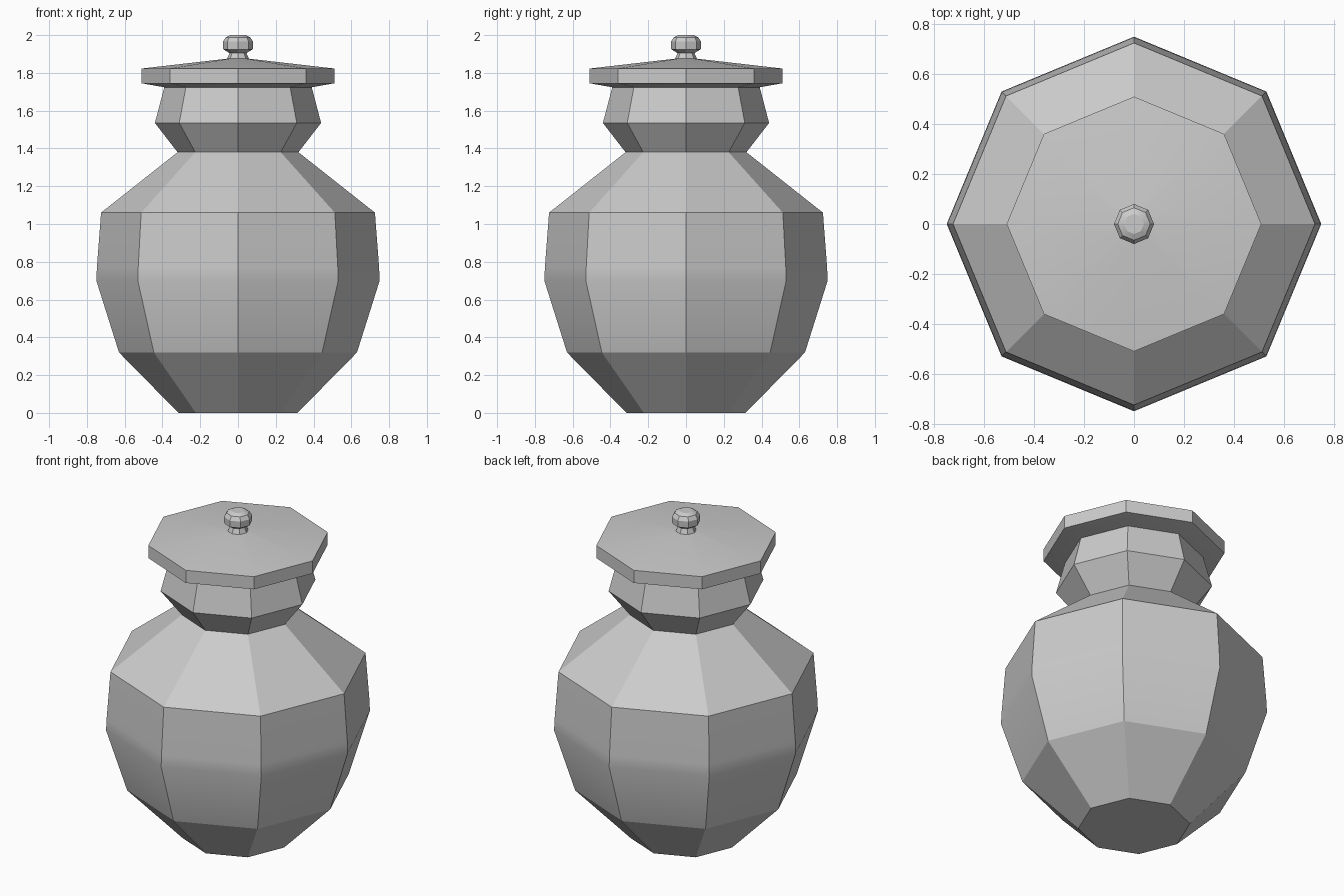
import bpy
import bmesh
from math import cos, sin, tau, radians

if "Cube" in bpy.data.objects:
    bpy.data.objects.remove(bpy.data.objects["Cube"], do_unlink=True)

SIDES = 8

# One grey clay colour
clay = bpy.data.materials.new("grey clay")
clay.use_nodes = True
grey = (0.6, 0.6, 0.6, 1)
clay.diffuse_color = grey
clay.node_tree.nodes["Principled BSDF"].inputs["Base Color"].default_value = grey


def turned(name, profile):
    """Closed eight-sided solid turned from (radius, height) points, bottom to top."""
    bm = bmesh.new()
    rings = []
    for r, z in profile:
        rings.append([bm.verts.new((r * cos(tau * i / SIDES), r * sin(tau * i / SIDES), z))
                      for i in range(SIDES)])
    for low, high in zip(rings, rings[1:]):
        for i in range(SIDES):
            j = (i + 1) % SIDES
            bm.faces.new((low[i], low[j], high[j], high[i]))
    bm.faces.new(rings[0][::-1])
    bm.faces.new(rings[-1])
    mesh = bpy.data.meshes.new(name)
    bm.to_mesh(mesh)
    bm.free()
    mesh.materials.append(clay)
    obj = bpy.data.objects.new(name, mesh)
    bpy.context.collection.objects.link(obj)
    bpy.ops.object.select_all(action="DESELECT")
    obj.select_set(True)
    bpy.context.view_layer.objects.active = obj
    bpy.ops.object.shade_smooth_by_angle(angle=radians(22))
    return obj


# Round belly, pinched neck and flared collar
turned("jar_body", [(0.315, 0), (0.63, 0.32), (0.75, 0.70), (0.747, 0.77),
                    (0.725, 1.06), (0.32, 1.38), (0.44, 1.535), (0.39, 1.725)])

# Wide lid with a shallow sloping top
turned("lid", [(0.38, 1.722), (0.51, 1.745), (0.51, 1.823), (0.06, 1.875)])

# Knob on its short stem
turned("lid_knob", [(0.06, 1.87), (0.045, 1.905), (0.078, 1.925),
                    (0.08, 1.965), (0.065, 1.988), (0.04, 2.0)])
